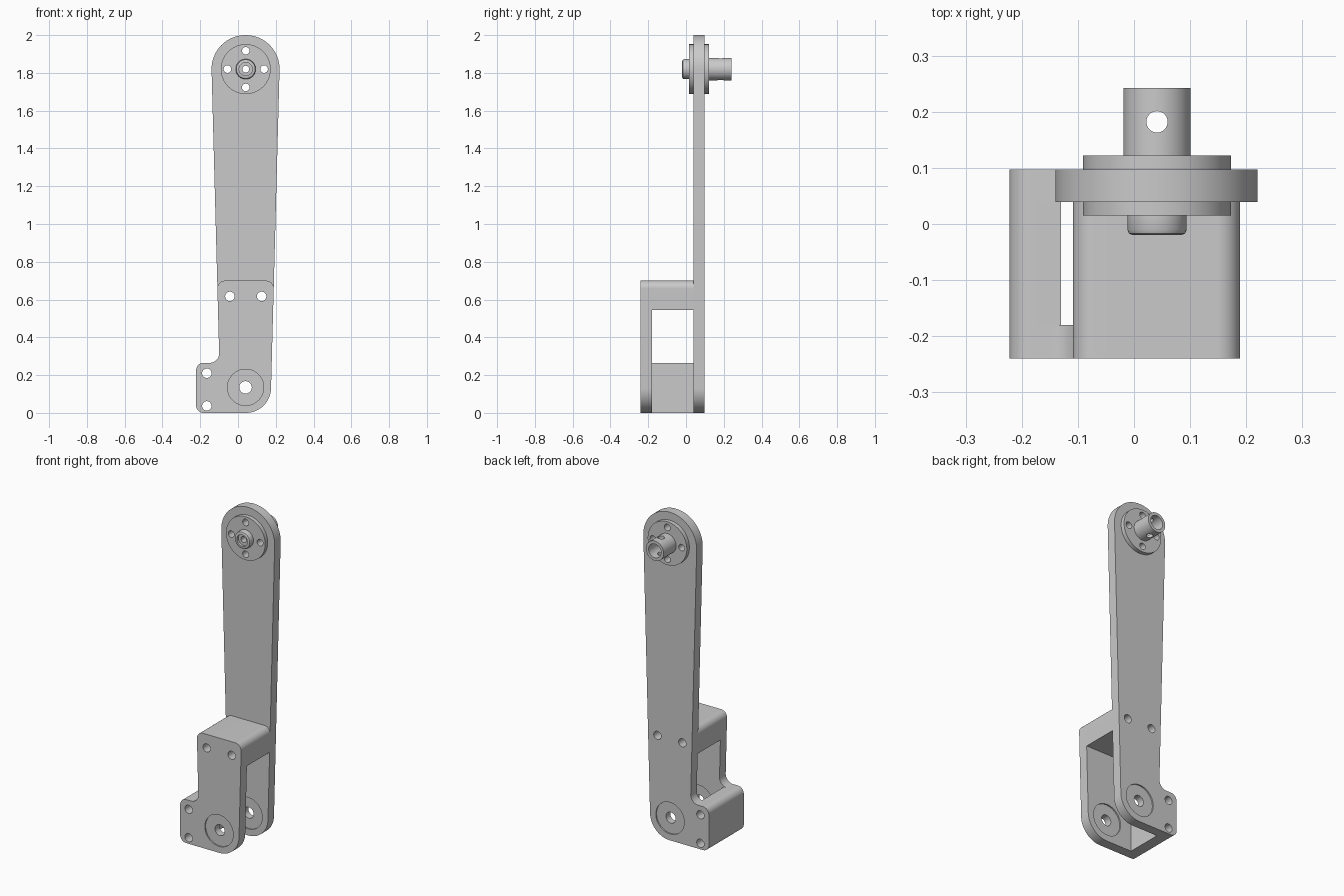
import bpy, bmesh, math
from mathutils import Vector

if "Cube" in bpy.data.objects:
    bpy.data.objects.remove(bpy.data.objects["Cube"], do_unlink=True)

grey = bpy.data.materials.new("plain grey")
grey.use_nodes = True
colour = (0.59, 0.59, 0.59, 1)
grey.diffuse_color = colour
grey.node_tree.nodes["Principled BSDF"].inputs["Base Color"].default_value = colour

PIVOT = (0.04, 0.135)       # lower bearing, x and z
HUB = (0.041, 1.82)         # upper hub, x and z
FRONT, FRONT_IN, BACK_IN, BACK = -0.24, -0.18, 0.039, 0.097


def make_object(name, bm):
    bmesh.ops.recalc_face_normals(bm, faces=bm.faces)
    mesh = bpy.data.meshes.new(name)
    bm.to_mesh(mesh)
    bm.free()
    mesh.materials.append(grey)
    ob = bpy.data.objects.new(name, mesh)
    bpy.context.collection.objects.link(ob)
    return ob


def rounded(corners, steps=20):
    """Outline in x and z, each corner (x, z, radius) replaced by an arc."""
    out = []
    for i, (x, z, r) in enumerate(corners):
        p = Vector((x, z))
        if r == 0:
            out.append(p)
            continue
        u = (Vector(corners[i - 1][:2]) - p).normalized()
        v = (Vector(corners[(i + 1) % len(corners)][:2]) - p).normalized()
        half = u.angle(v) / 2
        centre = p + (u + v).normalized() * r / math.sin(half)
        start = (p + u * r / math.tan(half) - centre).normalized()
        end = (p + v * r / math.tan(half) - centre).normalized()
        out += [centre + start.slerp(end, k / steps).normalized() * r for k in range(steps + 1)]
    return out


def plate(name, corners, y0, y1):
    bm = bmesh.new()
    face = bm.faces.new([bm.verts.new((p.x, y0, p.y)) for p in rounded(corners)])
    new = bmesh.ops.extrude_face_region(bm, geom=[face])["geom"]
    verts = [g for g in new if isinstance(g, bmesh.types.BMVert)]
    bmesh.ops.translate(bm, verts=verts, vec=(0, y1 - y0, 0))
    return make_object(name, bm)


def lathe(name, profile, centre, sides=64):
    """Closed ring profile of (radius, y) turned about the y direction."""
    bm = bmesh.new()
    rings = []
    for k in range(sides):
        a = math.tau * k / sides
        rings.append([bm.verts.new((centre[0] + r * math.cos(a), y, centre[1] + r * math.sin(a)))
                      for r, y in profile])
    n = len(profile)
    for k in range(sides):
        a, b = rings[k], rings[(k + 1) % sides]
        for j in range(n):
            i = (j + 1) % n
            bm.faces.new((a[j], a[i], b[i], b[j]))
    return make_object(name, bm)


def drill(ob, x, y, z, radius, depth, upright=False):
    bpy.ops.mesh.primitive_cylinder_add(vertices=40, radius=radius, depth=depth, location=(x, y, z),
                                        rotation=(0 if upright else math.pi / 2, 0, 0))
    cutter = bpy.context.object
    cutter.hide_render = True
    cutter.data.materials.append(grey)
    mod = ob.modifiers.new("hole", 'BOOLEAN')
    mod.operation, mod.solver, mod.object = 'DIFFERENCE', 'EXACT', cutter
    bpy.context.view_layer.objects.active = ob
    bpy.ops.object.modifier_apply(modifier=mod.name)
    bpy.data.objects.remove(cutter, do_unlink=True)


def side(z):
    """Half width of the tapered arm at a height."""
    return 0.135 + 0.0267 * (z - PIVOT[1])


def left(z):
    return PIVOT[0] - side(z)


def right(z):
    return PIVOT[0] + side(z)


# Plates share the foot outline and differ in height
foot = [(left(0.265), 0.265, 0.05), (-0.222, 0.265, 0.04), (-0.222, 0, 0.04), (right(0), 0, 0.133)]
arm = plate("long_arm", foot + [(right(2), 2, 0.179), (left(2), 2, 0.179)], BACK_IN, BACK)
cheek = plate("front_cheek", foot + [(right(0.7), 0.7, 0.04), (left(0.7), 0.7, 0.04)], FRONT, FRONT_IN)

# Spacers between the plates
upper = plate("upper_spacer", [(left(0.545), 0.545, 0), (right(0.545), 0.545, 0),
                               (right(0.7), 0.7, 0.04), (left(0.7), 0.7, 0.04)], FRONT_IN, BACK_IN)
lower = plate("lower_spacer", [(-0.222, 0, 0.04), (-0.13, 0, 0), (-0.13, 0.265, 0),
                               (-0.222, 0.265, 0.04)], FRONT_IN, BACK_IN)

# Screw holes through plates and spacers
for targets, spots in (((arm, cheek, upper), ((-0.043, 0.617), (0.125, 0.617))),
                       ((arm, cheek, lower), ((-0.165, 0.21), (-0.165, 0.037)))):
    for ob in targets:
        for x, z in spots:
            drill(ob, x, 0, z, 0.025, 1)

# Shallow bearing seats and bores at the lower pivot
for ob, faces in ((arm, (BACK_IN, BACK)), (cheek, (FRONT, FRONT_IN))):
    for y in faces:
        drill(ob, PIVOT[0], y, PIVOT[1], 0.096, 0.016)
    drill(ob, PIVOT[0], 0, PIVOT[1], 0.033, 1)

# Upper hub: flange with rounded boss in front, flange with hollow shaft behind
front_flange = lathe("front_flange", [
    (0.018, BACK_IN), (0.132, BACK_IN), (0.132, 0.015), (0.053, 0.015), (0.053, -0.01),
    (0.05, -0.017), (0.043, -0.02), (0.035, -0.02), (0.035, -0.005), (0.018, -0.005)], HUB)
rear_flange = lathe("rear_flange_and_shaft", [
    (0.042, BACK), (0.132, BACK), (0.132, 0.122), (0.06, 0.122), (0.06, 0.242), (0.042, 0.242)], HUB)
for ob in (arm, front_flange, rear_flange):
    for k in range(4):
        a = k * math.pi / 2
        drill(ob, HUB[0] + 0.097 * math.cos(a), 0, HUB[1] + 0.097 * math.sin(a), 0.02, 1)
drill(arm, HUB[0], 0, HUB[1], 0.018, 1)
drill(rear_flange, HUB[0], 0.182, HUB[1], 0.019, 0.3, upright=True)

# Smooth round walls, crisp edges
bpy.ops.object.select_all(action='DESELECT')
for ob in (arm, cheek, upper, lower, front_flange, rear_flange):
    ob.select_set(True)
bpy.context.view_layer.objects.active = arm
bpy.ops.object.shade_smooth_by_angle(angle=math.radians(30))
